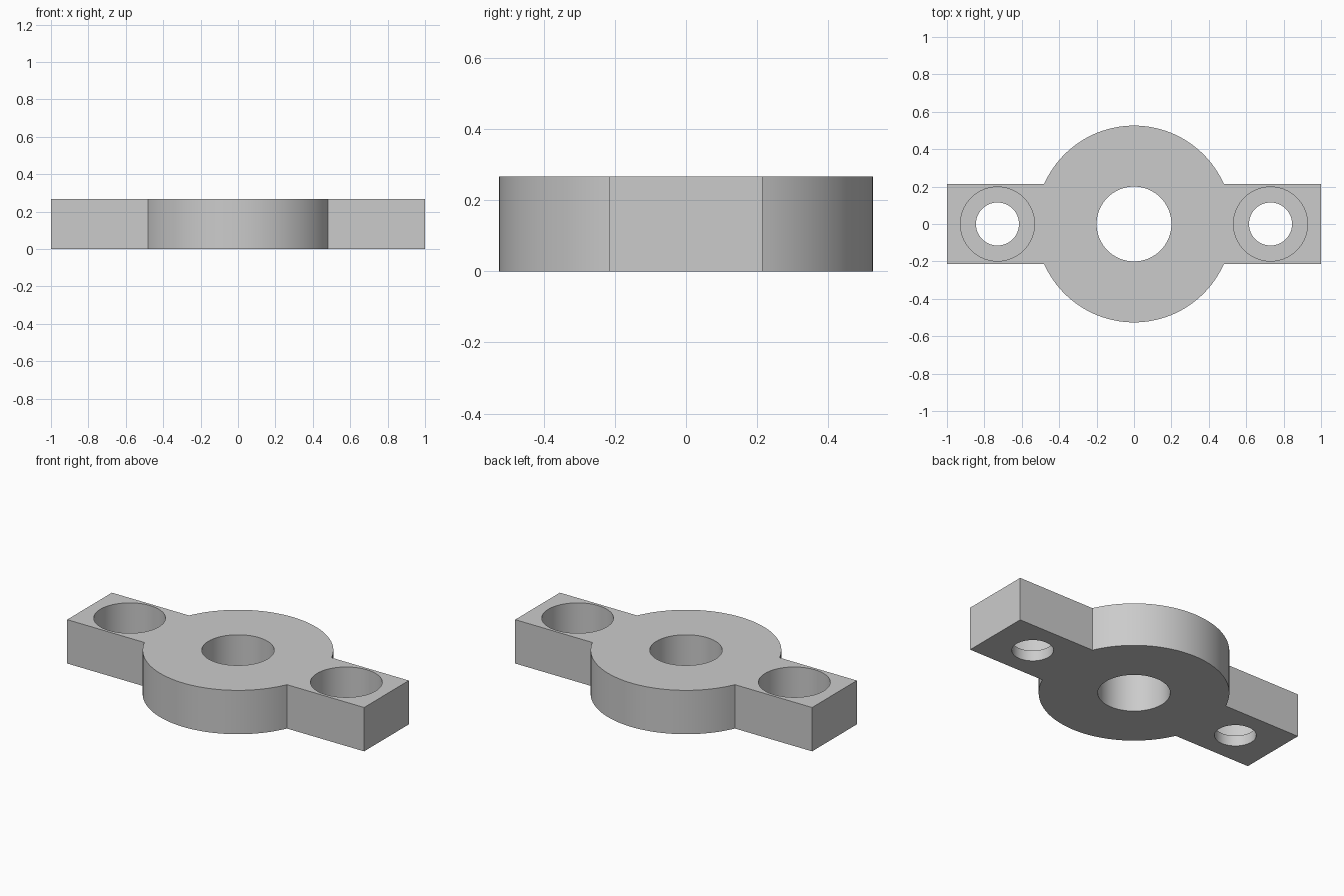
import bpy
import bmesh
import math

HEIGHT = 0.267        # plate thickness
HUB_R = 0.526         # round centre
ARM_HALF = 0.215      # half width of the arms
BOLT_X = 0.73         # bolt hole offset
FLOOR = 0.065         # material left under each counterbore

cube = bpy.data.objects.get("Cube")
if cube:
    bpy.data.objects.remove(cube, do_unlink=True)

grey = bpy.data.materials.new("plain_grey")
grey.use_nodes = True
colour = (0.6, 0.6, 0.6, 1.0)
grey.diffuse_color = colour
grey.node_tree.nodes["Principled BSDF"].inputs["Base Color"].default_value = colour


def flange_outline(steps=48):
    """Round hub with a square-ended arm on each side."""
    start = math.asin(ARM_HALF / HUB_R)
    sweep = math.pi - 2 * start
    arc = [(HUB_R * math.cos(start + sweep * i / steps),
            HUB_R * math.sin(start + sweep * i / steps)) for i in range(steps + 1)]
    half = [(1, ARM_HALF)] + arc + [(-1, ARM_HALF)]
    return half + [(-x, -y) for x, y in half]


def extrude_outline(name, points, height):
    bm = bmesh.new()
    base = bm.faces.new([bm.verts.new((x, y, 0)) for x, y in points])
    top = bmesh.ops.extrude_face_region(bm, geom=[base])["geom"]
    bmesh.ops.translate(bm, vec=(0, 0, height),
                        verts=[v for v in top if isinstance(v, bmesh.types.BMVert)])
    bmesh.ops.recalc_face_normals(bm, faces=bm.faces)
    mesh = bpy.data.meshes.new(name)
    bm.to_mesh(mesh)
    bm.free()
    obj = bpy.data.objects.new(name, mesh)
    bpy.context.collection.objects.link(obj)
    mesh.materials.append(grey)
    return obj


def drill(body, x, radius, bottom):
    """Cut a round hole from the given height up through the top."""
    depth = HEIGHT + 0.1 - bottom
    bpy.ops.mesh.primitive_cylinder_add(vertices=72, radius=radius, depth=depth,
                                        location=(x, 0, bottom + depth / 2))
    cutter = bpy.context.object
    cutter.name = "hole_cutter"
    cutter.hide_render = True
    cutter.data.materials.append(grey)
    mod = body.modifiers.new("hole", 'BOOLEAN')
    mod.operation = 'DIFFERENCE'
    mod.solver = 'EXACT'
    mod.object = cutter
    bpy.ops.object.select_all(action='DESELECT')
    body.select_set(True)
    bpy.context.view_layer.objects.active = body
    bpy.ops.object.modifier_apply(modifier=mod.name)
    bpy.data.objects.remove(cutter, do_unlink=True)


# Flange body
flange = extrude_outline("flange_plate", flange_outline(), HEIGHT)

# Central bore
drill(flange, 0, 0.2, -0.1)

# Counterbored bolt holes
for side in (-1, 1):
    drill(flange, side * BOLT_X, 0.198, FLOOR)
    drill(flange, side * BOLT_X, 0.115, -0.1)

bpy.ops.object.shade_smooth_by_angle(angle=math.radians(30))
